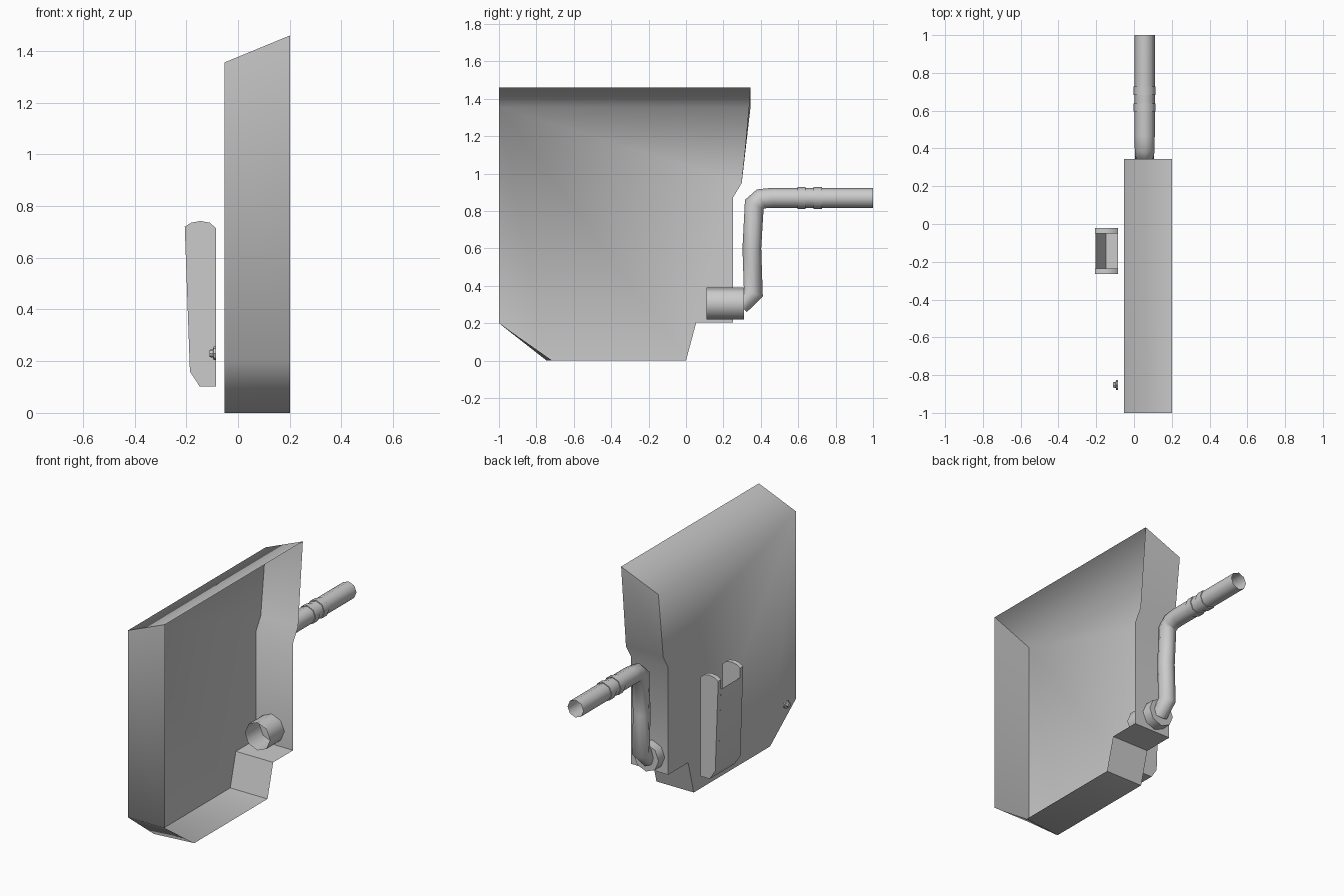
import bpy, bmesh, math
from mathutils import Vector

if "Cube" in bpy.data.objects:
    bpy.data.objects.remove(bpy.data.objects["Cube"])


def finish(name, bm, angle=40):
    bmesh.ops.recalc_face_normals(bm, faces=bm.faces[:])
    me = bpy.data.meshes.new(name)
    bm.to_mesh(me)
    bm.free()
    ob = bpy.data.objects.new(name, me)
    bpy.context.collection.objects.link(ob)
    bpy.ops.object.select_all(action='DESELECT')
    ob.select_set(True)
    bpy.context.view_layer.objects.active = ob
    bpy.ops.object.shade_smooth_by_angle(angle=math.radians(angle))
    return ob


def bridge(bm, a, b, closed=True):
    n = len(a)
    for i in range(n if closed else n - 1):
        j = (i + 1) % n
        bm.faces.new((a[i], a[j], b[j], b[i]))


def sweep(bm, path, radii, x, sides=8, caps=()):
    """Tube along a (y, z) path, with mitred bends."""
    pts = [Vector((x, y, z)) for y, z in path]
    rings = []
    for i, p in enumerate(pts):
        d0 = (p - pts[i - 1]).normalized() if i else None
        d1 = (pts[i + 1] - p).normalized() if i < len(pts) - 1 else None
        t = ((d0 or d1) + (d1 or d0)).normalized()
        miter = 1 / max(t.dot(d1 or d0), 0.8)
        u, v = Vector((1, 0, 0)), Vector((0, -t.z, t.y)) * miter
        rings.append([bm.verts.new(p + radii[i] * (
            u * math.cos(k * math.tau / sides) + v * math.sin(k * math.tau / sides)))
            for k in range(sides)])
    for a, b in zip(rings, rings[1:]):
        bridge(bm, a, b)
    for c in caps:
        bm.faces.new(rings[c])


# Main panel: thin shell, open on the right side
outer = [(-1, 0.2), (-0.745, 0), (0, 0), (0.055, 0.205), (0.25, 0.205),
         (0.25, 0.87), (0.298, 0.95), (0.345, 1.355), (-1, 1.355)]
rim = list(outer)
rim[1] = (-0.715, 0)
rim[-2:] = [(0.345, 1.46), (-1, 1.46)]
bm = bmesh.new()
left = [bm.verts.new((-0.053, y, z)) for y, z in outer]
right = [bm.verts.new((0.202, y, z)) for y, z in rim]
bridge(bm, left, right)
bm.faces.new(left)
finish("panel_shell", bm, 70)

# Bent pipe with an open end
PX = 0.056
bm = bmesh.new()
path = [(0.29, 0.295), (0.36, 0.363), (0.352, 0.6), (0.365, 0.835),
        (0.40, 0.865), (0.465, 0.87), (1.0, 0.87)]
sweep(bm, path, [0.05, 0.05, 0.05, 0.051, 0.052, 0.054, 0.054], PX)
finish("bent_pipe", bm, 50)

# Bands around the pipe
for i, (y0, y1) in enumerate([(0.595, 0.638), (0.682, 0.728)]):
    bm = bmesh.new()
    sweep(bm, [(y0, 0.87), (y0 + 1e-4, 0.87), (y1 - 1e-4, 0.87), (y1, 0.87)],
          [0.054, 0.059, 0.059, 0.054], PX)
    finish(f"pipe_band_{i + 1}", bm, 50)

# Collar at the bottom of the pipe
bm = bmesh.new()
sweep(bm, [(0.11, 0.305), (0.31, 0.305)], [0.086, 0.086], PX, caps=(1,))
finish("pipe_collar", bm, 50)

# Holder: two side plates joined by a lower web
plate = [(-0.085, 0.102), (-0.148, 0.102), (-0.186, 0.16), (-0.206, 0.72),
         (-0.18, 0.736), (-0.145, 0.742), (-0.11, 0.736), (-0.085, 0.715)]
for name, y0 in (("holder_plate_front", -0.265), ("holder_plate_back", -0.05)):
    bm = bmesh.new()
    a = [bm.verts.new((x, y0, z)) for x, z in plate]
    b = [bm.verts.new((x, y0 + 0.03, z)) for x, z in plate]
    bridge(bm, a, b)
    bm.faces.new(a)
    bm.faces.new(b)
    finish(name, bm)

web = [(-0.085, 0.102), (-0.148, 0.102), (-0.186, 0.16), (-0.204, 0.66)]
bm = bmesh.new()
a, b = [[bm.verts.new((x, y, z)) for x, z in web] for y in (-0.235, -0.05)]
bridge(bm, a, b, closed=False)
finish("holder_web", bm)

# Small stud
bm = bmesh.new()
rings = [[bm.verts.new((x, -0.852 + r * math.cos(k * math.tau / 8),
                        0.23 + r * math.sin(k * math.tau / 8))) for k in range(8)]
         for x, r in ((-0.085, 0.026), (-0.094, 0.026), (-0.097, 0.016), (-0.11, 0.014))]
for p, q in zip(rings, rings[1:]):
    bridge(bm, p, q)
bm.faces.new(rings[0])
bm.faces.new(rings[-1])
finish("stud", bm)
